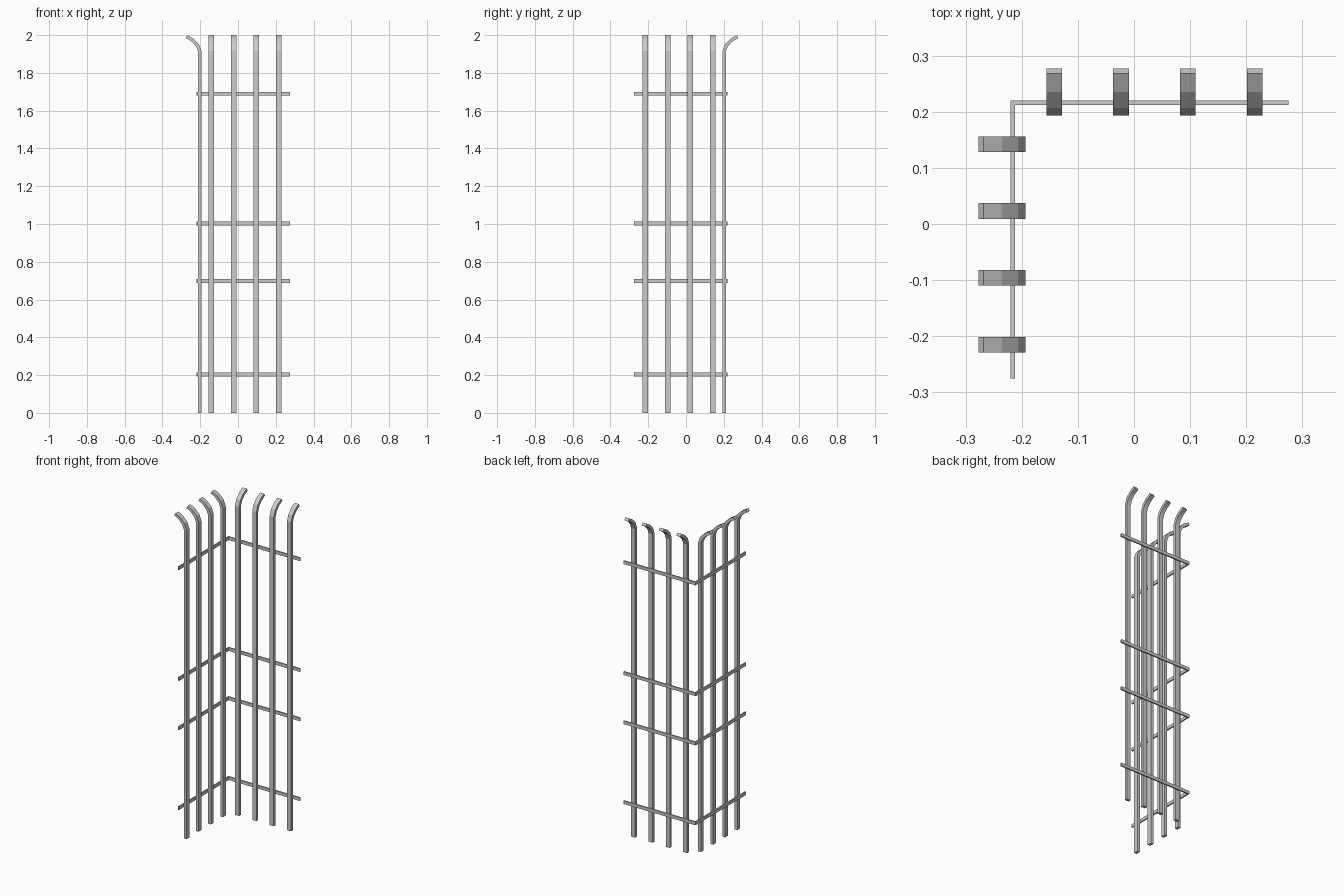
import bpy, bmesh

if "Cube" in bpy.data.objects:
    bpy.data.objects.remove(bpy.data.objects["Cube"])

# Slat side profile as (distance from centre, z): inner face and outer face
FACE = [(0.193, 0), (0.193, 1.915), (0.207, 1.953), (0.235, 1.981), (0.268, 2.0)]
BACK = [(0.211, 0), (0.211, 1.912), (0.222, 1.941), (0.245, 1.966), (0.277, 1.985)]
SLAT_HALF_WIDTH = 0.014


def make_object(name, rings, wall_map):
    """Skin a list of four-point rings into a closed bar."""
    bm = bmesh.new()
    loops = [[bm.verts.new(wall_map(*p)) for p in ring] for ring in rings]
    for a, b in zip(loops, loops[1:]):
        for i in range(4):
            j = (i + 1) % 4
            bm.faces.new((a[i], a[j], b[j], b[i]))
    bm.faces.new(loops[0])
    bm.faces.new(loops[-1])
    bmesh.ops.recalc_face_normals(bm, faces=bm.faces)
    mesh = bpy.data.meshes.new(name)
    bm.to_mesh(mesh)
    bm.free()
    obj = bpy.data.objects.new(name, mesh)
    bpy.context.collection.objects.link(obj)


def back_wall(x, y, z):
    return (x, y, z)


def left_wall(x, y, z):
    return (-y, -x, z)


# Upright slats with outward-curled tops, mirrored across the corner diagonal
w = SLAT_HALF_WIDTH
for wall, wall_map in (("back", back_wall), ("left", left_wall)):
    for i in range(4):
        x = -0.142 + i * 0.119
        rings = [[(x - w, f[0], f[1]), (x + w, f[0], f[1]),
                  (x + w, b[0], b[1]), (x - w, b[0], b[1])]
                 for f, b in zip(FACE, BACK)]
        make_object(f"{wall}_slat_{i + 1}", rings, wall_map)

# L-shaped horizontal rails running outside the slats, mitred at the corner
INNER, OUTER, END, HALF_H = 0.212, 0.2205, 0.275, 0.01
for i, z in enumerate((0.203, 0.698, 1.003, 1.69)):
    lo, hi = z - HALF_H, z + HALF_H
    path = [((END, INNER), (END, OUTER)),
            ((-INNER, INNER), (-OUTER, OUTER)),
            ((-INNER, -END), (-OUTER, -END))]
    rings = [[(*a, lo), (*b, lo), (*b, hi), (*a, hi)] for a, b in path]
    make_object(f"corner_rail_{i + 1}", rings, back_wall)
